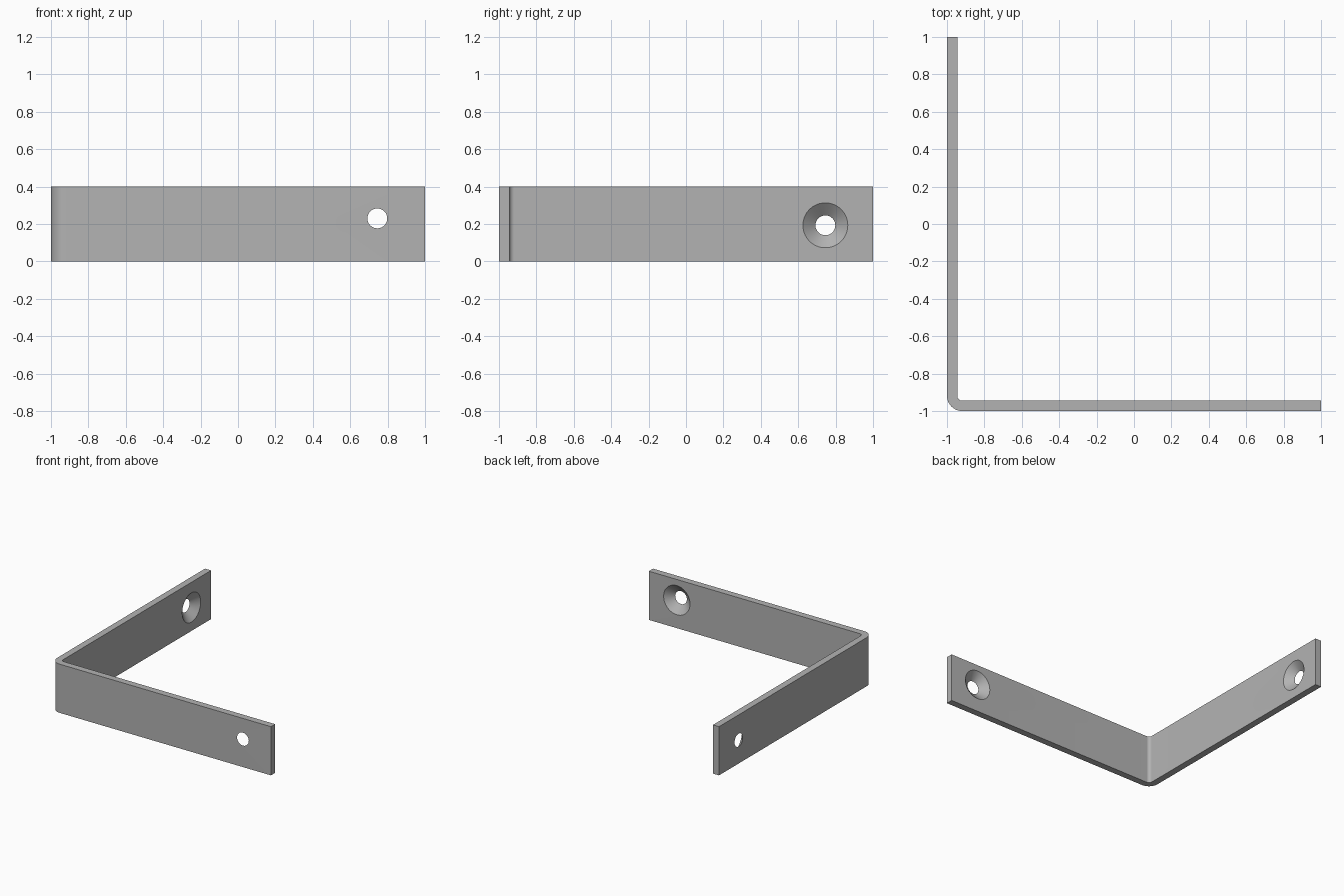
import bpy, bmesh
from math import cos, sin, pi, radians
from mathutils import Matrix, Vector

cube = bpy.data.objects.get("Cube")
if cube:
    bpy.data.objects.remove(cube, do_unlink=True)

HEIGHT = 0.4
THICK = 0.055
R_OUT = 0.082
R_IN = R_OUT - THICK
R_SMALL, R_BIG = 0.053, 0.12

# Steel material
steel = bpy.data.materials.new("grey steel")
steel.use_nodes = True
colour = (0.45, 0.45, 0.45, 1)
steel.diffuse_color = colour
steel.node_tree.nodes["Principled BSDF"].inputs["Base Color"].default_value = colour


def make_object(name, bm):
    mesh = bpy.data.meshes.new(name)
    bmesh.ops.recalc_face_normals(bm, faces=bm.faces)
    bm.to_mesh(mesh)
    bm.free()
    obj = bpy.data.objects.new(name, mesh)
    bpy.context.collection.objects.link(obj)
    mesh.materials.append(steel)
    return obj


def bend(radius, steps=12):
    """Quarter circle round the bend centre, from the side arm to the front arm."""
    c = R_OUT - 1
    angles = [pi + pi / 2 * i / steps for i in range(steps + 1)]
    return [(c + radius * cos(a), c + radius * sin(a)) for a in angles]


# Bent flat strip: L profile with a rounded corner, extruded upwards
inner = THICK - 1
profile = [(-1, 1)] + bend(R_OUT) + [(1, -1), (1, inner)] + bend(R_IN)[::-1] + [(inner, 1)]
bm = bmesh.new()
base = bm.faces.new([bm.verts.new((x, y, 0)) for x, y in profile])
top = bmesh.ops.extrude_face_region(bm, geom=[base])["geom"]
bmesh.ops.translate(bm, vec=(0, 0, HEIGHT), verts=[v for v in top if isinstance(v, bmesh.types.BMVert)])
bracket = make_object("corner_bracket", bm)


# Countersunk screw holes, wide on the inside of the bracket
def countersink(name, centre, inward):
    extra = 0.01
    flare = (R_BIG - R_SMALL) / THICK * extra
    turn = Vector(inward).to_track_quat("Z", "Y").to_matrix().to_4x4()
    bm = bmesh.new()
    bmesh.ops.create_cone(bm, cap_ends=True, segments=64,
                          radius1=R_SMALL - flare, radius2=R_BIG + flare,
                          depth=THICK + 2 * extra, matrix=Matrix.Translation(centre) @ turn)
    cutter = make_object(name, bm)
    cutter.hide_render = True
    mod = bracket.modifiers.new(name, "BOOLEAN")
    mod.operation = "DIFFERENCE"
    mod.solver = "EXACT"
    mod.object = cutter
    bpy.ops.object.modifier_apply(modifier=mod.name)
    bpy.data.objects.remove(cutter, do_unlink=True)


bpy.ops.object.select_all(action="DESELECT")
bpy.context.view_layer.objects.active = bracket
bracket.select_set(True)
mid = THICK / 2 - 1
countersink("front_hole", (0.745, mid, 0.23), (0, 1, 0))
countersink("side_hole", (mid, 0.745, 0.193), (1, 0, 0))

# Smooth bend and hole walls, crisp edges elsewhere
bpy.ops.object.shade_smooth_by_angle(angle=radians(30))
